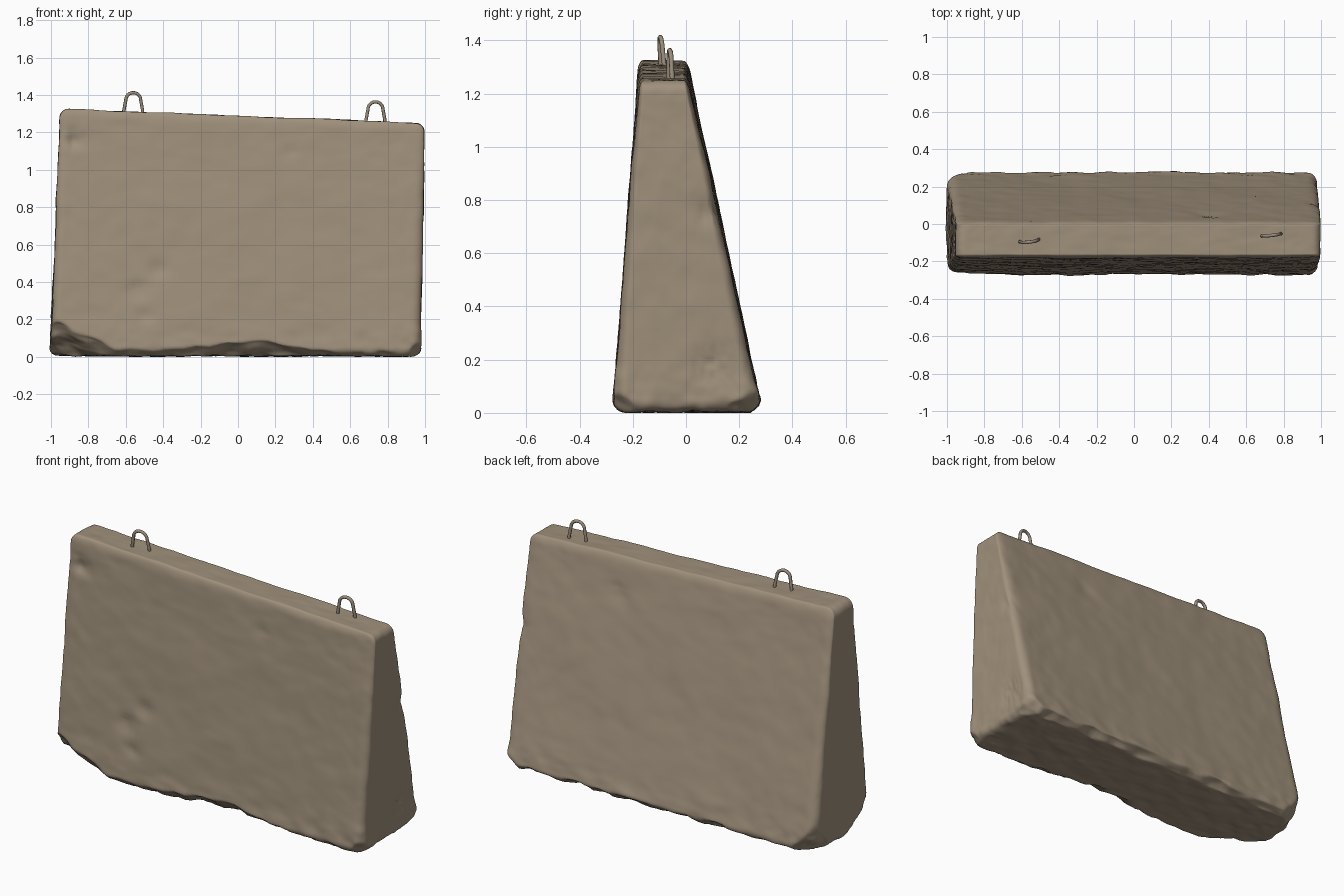
import bpy
import bmesh
import math
from mathutils import Vector, noise

old = bpy.data.objects.get("Cube")
if old:
    bpy.data.objects.remove(old, do_unlink=True)


def make_material(name, color):
    mat = bpy.data.materials.new(name)
    mat.use_nodes = True
    mat.diffuse_color = color
    mat.node_tree.nodes["Principled BSDF"].inputs["Base Color"].default_value = color
    return mat


concrete = make_material("weathered concrete", (0.35, 0.28, 0.20, 1))
steel = make_material("dusty steel", (0.33, 0.27, 0.20, 1))


def lerp(a, b, t):
    return a + (b - a) * t


def wobble(p, scale, amount):
    return noise.noise(p * scale) * amount


def spread(t):
    # crowd grid lines toward the edges, where the rounding is
    return lerp(t, math.sin(t * math.pi / 2), 0.6)


def rounded(p, half, radius):
    inner = Vector([max(radius - h, min(h - radius, c)) for c, h in zip(p, half)])
    off = p - inner
    return inner + off.normalized() * radius if off.length > 1e-6 else p


def taper(p, half):
    # wedge section, slightly crooked ends and a top that falls to one side
    s, t, w = [(c / h + 1) / 2 for c, h in zip(p, half)]
    x = lerp(lerp(-1.005, -0.95, w), lerp(0.975, 1.0, w), s)
    y = lerp(lerp(-0.275, -0.178, w), lerp(0.285, 0.008, w), t)
    return Vector((x, y, lerp(0.005, lerp(1.325, 1.25, s), w)))


# broken corners: outward direction and a point on the break
CHIPS = [
    ((-0.35, -0.6, -0.75), (-1, -0.265, 0.19)),
    ((-0.6, 0.6, -0.45), (-0.91, 0.26, 0.08)),
    ((0.6, 0.5, -0.6), (0.96, 0.21, 0.05)),
    ((0.6, -0.5, -0.6), (0.96, -0.23, 0.04)),
]
# dents: centre, radius, depth
DENTS = [
    ((-0.87, -0.19, 1.16), 0.045, 0.022),
    ((-0.54, -0.25, 0.36), 0.05, 0.015),
    ((-0.43, -0.24, 0.47), 0.04, 0.015),
    ((-0.50, -0.25, 0.22), 0.04, 0.01),
    ((0.28, -0.19, 1.10), 0.04, 0.008),
    ((0.99, 0.10, 0.75), 0.05, 0.015),
    ((0.99, 0.10, 0.18), 0.07, 0.012),
    ((0.4, 0.05, 1.08), 0.05, 0.01),
]


def cut(p, normal, point, rough):
    n = Vector(normal).normalized()
    depth = n.dot(p - Vector(point)) + wobble(p, 9, rough)
    return p - n * depth if depth > 0 else p


def weather(p):
    # ragged long bottom edges, deepest at the middle of the front
    front_bite = 0.03 + 0.05 * math.exp(-((p.x - 0.08) / 0.3) ** 2)
    p = cut(p, (0, -0.6, -0.8), (0, -0.27, front_bite), 0.025)
    p = cut(p, (0, 0.6, -0.8), (0, 0.275, 0.035), 0.03)
    for normal, point in CHIPS:
        p = cut(p, normal, point, 0.02)
    return p


def build_block():
    half = Vector((1.0, 0.27, 0.66))
    bm = bmesh.new()
    bmesh.ops.create_cube(bm, size=2)
    bmesh.ops.subdivide_edges(bm, edges=bm.edges[:], cuts=75, use_grid_fill=True)
    for v in bm.verts:
        p = Vector([spread(c) * h for c, h in zip(v.co, half)])
        v.co = weather(taper(rounded(p, half, 0.05), half))
    bm.normal_update()
    # surface roughness, stronger low down, plus local dents
    moves = []
    for v in bm.verts:
        p = v.co
        low = max(0, 1 - p.z / 0.2)
        d = wobble(p, 3, 0.005) + wobble(p, 11, 0.003 + 0.006 * low)
        d += wobble(p, 25, 0.0015 + 0.003 * low)
        for centre, radius, depth in DENTS:
            gap = (p - Vector(centre)).length / radius
            d -= depth * math.exp(-gap * gap) * (1 + wobble(p, 40, 0.8))
        moves.append(v.normal * d)
    for v, move in zip(bm.verts, moves):
        v.co += move
        v.co.z = max(v.co.z, 0)
    for f in bm.faces:
        f.smooth = True
    mesh = bpy.data.meshes.new("concrete_block")
    bm.to_mesh(mesh)
    bm.free()
    mesh.materials.append(concrete)
    block = bpy.data.objects.new("concrete_block", mesh)
    bpy.context.collection.objects.link(block)


def build_loop(name, x, y, base, lean):
    # bent bar: two slightly converging legs joined by an arch
    curve = bpy.data.curves.new(name, "CURVE")
    curve.dimensions = "3D"
    curve.bevel_depth = 0.009
    curve.bevel_resolution = 2
    curve.use_fill_caps = True
    arch = [(0.04 * math.cos(a), 0.065 + 0.04 * math.sin(a))
            for a in [math.pi * i / 12 for i in range(13)]]
    profile = [(0.052, -0.04), (0.05, 0.01)] + arch + [(-0.05, 0.01), (-0.052, -0.04)]
    spline = curve.splines.new("POLY")
    spline.points.add(len(profile) - 1)
    for point, (u, h) in zip(spline.points, profile):
        point.co = (x + u, y + u * 0.12 + lean * h, base + h, 1)
    spline.use_smooth = True
    curve.materials.append(steel)
    bpy.context.collection.objects.link(bpy.data.objects.new(name, curve))


build_block()
build_loop("right_lifting_loop", -0.56, -0.088, 1.307, -0.08)
build_loop("left_lifting_loop", 0.735, -0.058, 1.258, -0.03)
